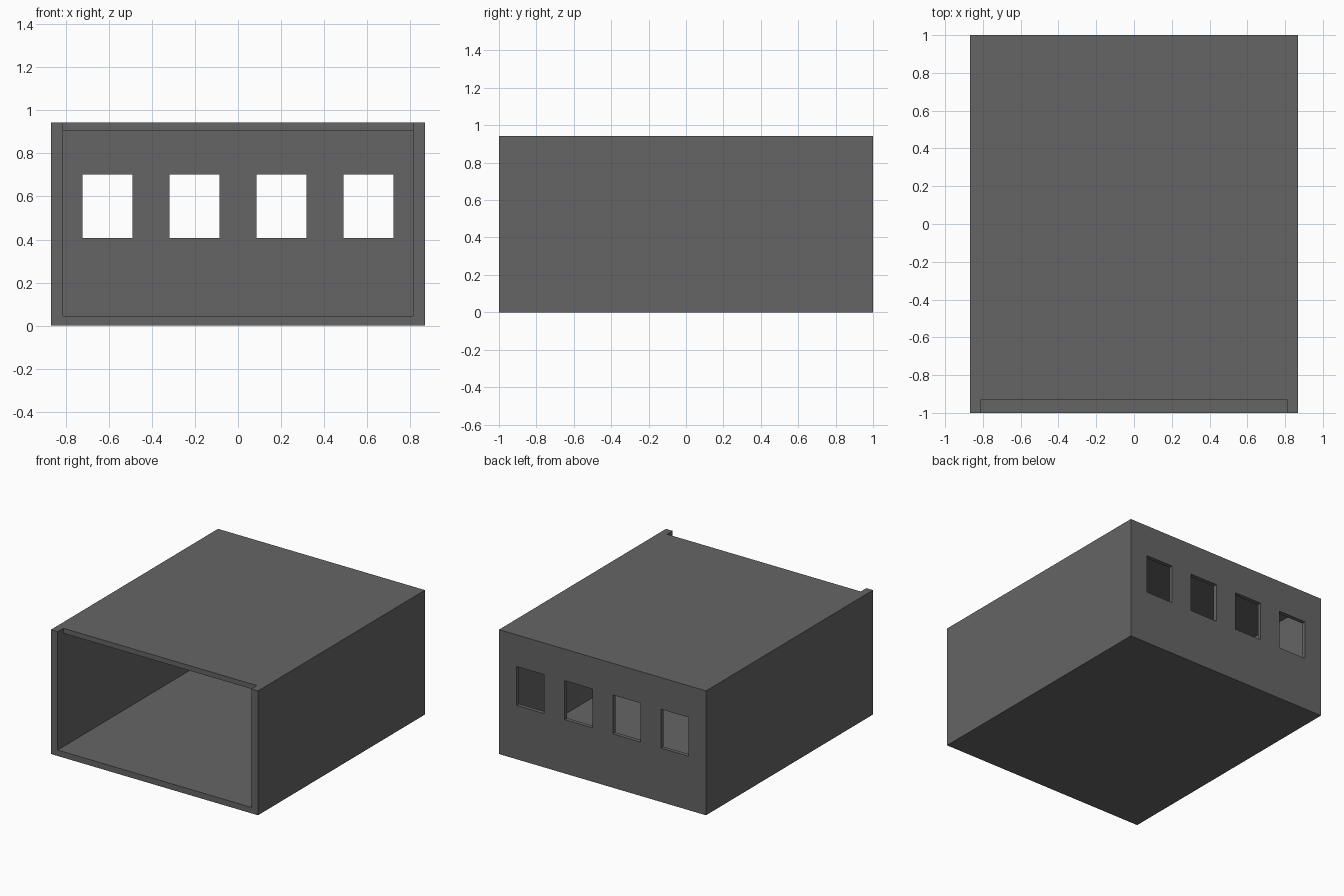
import bpy

old = bpy.data.objects.get("Cube")
if old:
    bpy.data.objects.remove(old, do_unlink=True)

# Overall sizes
HALF_W, HALF_L, HEIGHT = 0.868, 1.0, 0.943
INNER_W, FLOOR, CEILING = 0.812, 0.045, 0.905
BACK_WALL = 0.03
NOTCH = 0.067

# Material
grey = bpy.data.materials.new("dark_grey")
colour = (0.13, 0.13, 0.13, 1)
grey.diffuse_color = colour
grey.use_nodes = True
grey.node_tree.nodes["Principled BSDF"].inputs["Base Color"].default_value = colour


def box(name, low, high):
    """Axis-aligned box between two corners."""
    bpy.ops.mesh.primitive_cube_add(
        size=1, location=[(a + b) / 2 for a, b in zip(low, high)])
    obj = bpy.context.object
    obj.name = name
    obj.scale = [b - a for a, b in zip(low, high)]
    bpy.ops.object.transform_apply(location=True, rotation=False, scale=True)
    return obj


def cut(target, cutter):
    """Subtract the cutter from the target and discard it."""
    mod = target.modifiers.new("cut", 'BOOLEAN')
    mod.operation = 'DIFFERENCE'
    mod.solver = 'EXACT'
    mod.object = cutter
    bpy.context.view_layer.objects.active = target
    bpy.ops.object.modifier_apply(modifier=mod.name)
    bpy.data.objects.remove(cutter, do_unlink=True)


# Outer case
case = box("case", (-HALF_W, -HALF_L, 0), (HALF_W, HALF_L, HEIGHT))
case.data.materials.append(grey)

# Hollow inside, open at the front
cut(case, box("cavity", (-INNER_W, -HALF_L - 0.2, FLOOR),
              (INNER_W, HALF_L - BACK_WALL, CEILING)))

# Roof stops short of the front between the side walls
cut(case, box("roof_notch", (-INNER_W, -HALF_L - 0.2, CEILING - 0.1),
              (INNER_W, -HALF_L + NOTCH, HEIGHT + 0.2)))

# Row of four openings in the back wall
for i in range(4):
    x = (i - 1.5) * 0.404
    cut(case, box("back_window", (x - 0.116, HALF_L - 0.2, 0.408),
                  (x + 0.116, HALF_L + 0.2, 0.703)))
